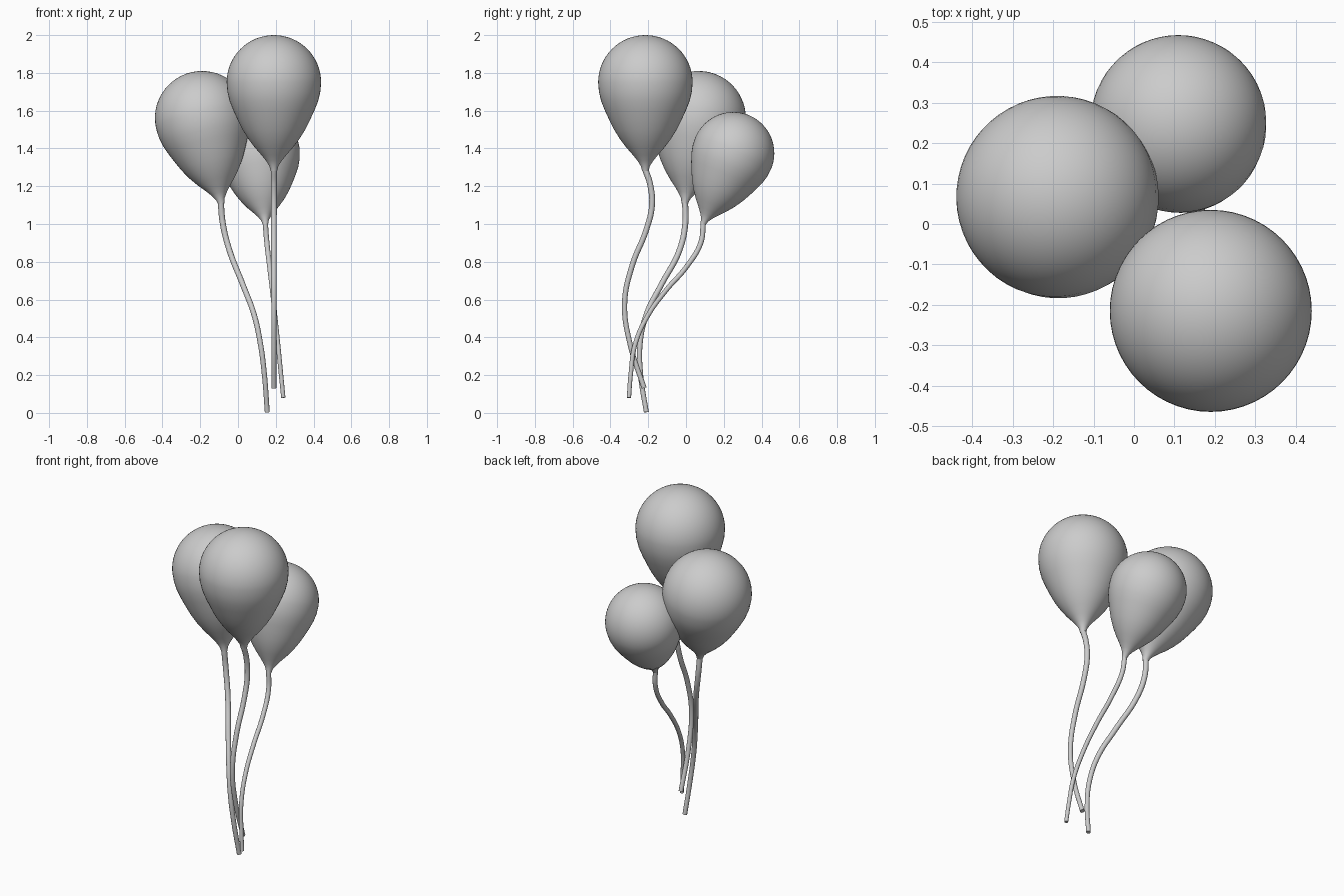
import bpy, bmesh, math
from mathutils import Vector, Matrix

if "Cube" in bpy.data.objects:
    bpy.data.objects.remove(bpy.data.objects["Cube"])

# Half outline of a balloon: (height from widest point, radius)
R = 0.25
PROFILE = [(R * math.cos(a), R * math.sin(a))
           for a in (i * math.pi / 32 for i in range(1, 17))]
PROFILE += [(-.05, .246), (-.1, .234), (-.15, .214), (-.2, .191), (-.25, .166),
            (-.3, .135), (-.345, .101), (-.385, .066), (-.415, .042),
            (-.443, .024), (-.47, .017)]


def balloon(name, centre, neck, scale):
    """Lathed balloon leaning so that its tip meets the neck point."""
    centre, neck = Vector(centre), Vector(neck)
    bm = bmesh.new()
    n = 56
    top = bm.verts.new((0, 0, R))
    rings = [[bm.verts.new((r * math.cos(2 * math.pi * i / n),
                            r * math.sin(2 * math.pi * i / n), z))
              for i in range(n)] for z, r in PROFILE]
    for i in range(n):
        j = (i + 1) % n
        bm.faces.new((top, rings[0][i], rings[0][j]))
        for a, b in zip(rings, rings[1:]):
            bm.faces.new((a[i], b[i], b[j], a[j]))
    rot = (centre - neck).to_track_quat('Z', 'Y').to_matrix().to_4x4()
    bm.transform(Matrix.Translation(centre) @ rot @ Matrix.Scale(scale, 4))
    me = bpy.data.meshes.new(name)
    bm.to_mesh(me)
    bm.free()
    me.shade_smooth()
    bpy.context.collection.objects.link(bpy.data.objects.new(name, me))


def string(name, pts, radius):
    """Smooth round cord, slightly thicker where it meets the balloon."""
    cu = bpy.data.curves.new(name, 'CURVE')
    cu.dimensions = '3D'
    cu.bevel_depth = radius
    cu.bevel_resolution = 4
    cu.resolution_u = 8
    cu.use_fill_caps = True
    sp = cu.splines.new('BEZIER')
    sp.bezier_points.add(len(pts) - 1)
    for k, (bp, p) in enumerate(zip(sp.bezier_points, pts)):
        bp.co = p
        bp.handle_left_type = bp.handle_right_type = 'AUTO'
        bp.radius = 1.12 - 0.22 * k / (len(pts) - 1)
    bpy.context.collection.objects.link(bpy.data.objects.new(name, cu))


# Front balloon, tallest and upright
balloon("front_balloon", (.19, -.215, 1.75), (.19, -.215, 1.28), 1)
string("front_string", [(.19, -.216, 1.29), (.19, -.19, 1.21), (.19, -.18, 1.1),
                        (.19, -.21, .97), (.19, -.285, .78), (.19, -.325, .58),
                        (.19, -.295, .36), (.19, -.222, .132)], .0145)

# Left balloon, leaning to the left
balloon("left_balloon", (-.19, .067, 1.56), (-.09, -.006, 1.115), .97 / .97)
string("left_string", [(-.092, -.005, 1.125), (-.08, -.004, 1.0), (-.045, -.035, .86),
                       (.025, -.13, .68), (.085, -.21, .52), (.118, -.243, .37),
                       (.14, -.24, .2), (.155, -.21, .004)], .0145)

# Back balloon, smallest, leaning backwards
balloon("back_balloon", (.11, .25, 1.375), (.145, .09, 1.0), .87)
string("back_string", [(.144, .092, 1.01), (.153, .078, .9), (.168, 0, .77),
                       (.182, -.105, .65), (.196, -.205, .51), (.212, -.27, .36),
                       (.228, -.293, .2), (.24, -.302, .08)], .0125)
